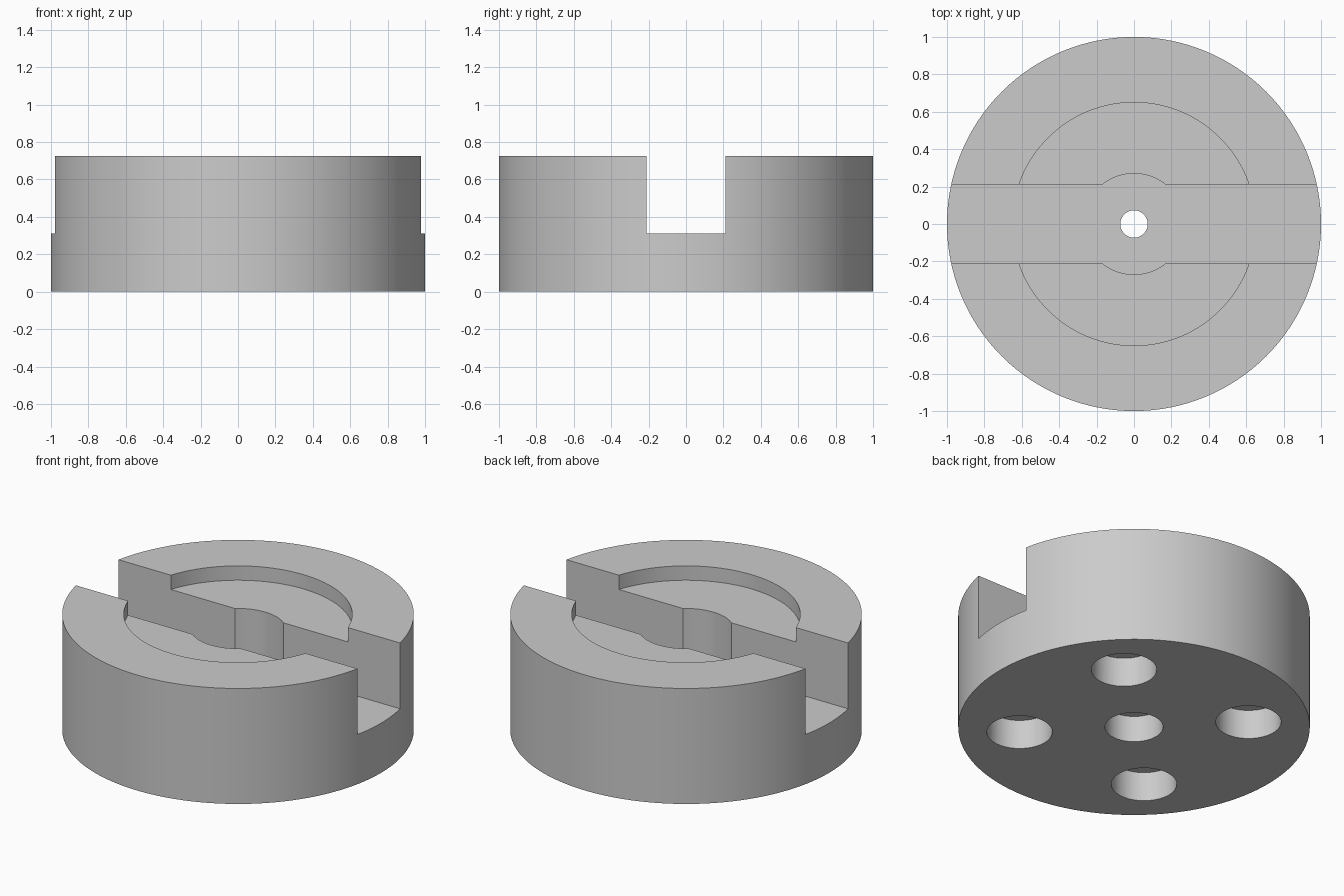
import bpy, bmesh, math

HEIGHT, RECESS_Z, SLOT_Z = 0.725, 0.635, 0.312
SLOT_HALF, POCKET_R = 0.211, 0.27
BORE_R, COUNTERBORE_R, COUNTERBORE_Z = 0.073, 0.165, 0.165
HOLE_R, HOLE_DEPTH, HOLE_POS = 0.186, 0.184, 0.462
SEGMENTS = 128

default = bpy.data.objects.get("Cube")
if default:
    bpy.data.objects.remove(default, do_unlink=True)

steel = bpy.data.materials.new("grey steel")
steel.use_nodes = True
steel.diffuse_color = (0.6, 0.6, 0.6, 1)
steel.node_tree.nodes["Principled BSDF"].inputs["Base Color"].default_value = (0.6, 0.6, 0.6, 1)


def add_object(name, bm):
    bmesh.ops.recalc_face_normals(bm, faces=bm.faces)
    mesh = bpy.data.meshes.new(name)
    bm.to_mesh(mesh)
    bm.free()
    mesh.materials.append(steel)
    obj = bpy.data.objects.new(name, mesh)
    bpy.context.collection.objects.link(obj)
    return obj


def lathe(name, profile):
    """Turn a closed (radius, z) profile around the z axis."""
    bm = bmesh.new()
    verts = [bm.verts.new((r, 0, z)) for r, z in profile]
    edges = [bm.edges.new((verts[i - 1], verts[i])) for i in range(len(verts))]
    bmesh.ops.spin(bm, geom=verts + edges, axis=(0, 0, 1), cent=(0, 0, 0),
                   angle=math.tau, steps=SEGMENTS, use_merge=True)
    bmesh.ops.remove_doubles(bm, verts=bm.verts, dist=0.0001)
    return add_object(name, bm)


def prism(name, outline, bottom, top):
    """Extrude a flat (x, y) outline from bottom to top."""
    bm = bmesh.new()
    face = bm.faces.new([bm.verts.new((x, y, bottom)) for x, y in outline])
    new = bmesh.ops.extrude_face_region(bm, geom=[face])["geom"]
    moved = [v for v in new if isinstance(v, bmesh.types.BMVert)]
    bmesh.ops.translate(bm, verts=moved, vec=(0, 0, top - bottom))
    return add_object(name, bm)


def arc(radius, start, end, steps, cx=0, cy=0):
    angles = [start + (end - start) * i / steps for i in range(steps + 1)]
    return [(cx + radius * math.cos(a), cy + radius * math.sin(a)) for a in angles]


def cut(target, cutter):
    mod = target.modifiers.new("cut", "BOOLEAN")
    mod.operation, mod.solver, mod.object = "DIFFERENCE", "EXACT", cutter
    bpy.context.view_layer.objects.active = target
    bpy.ops.object.modifier_apply(modifier=mod.name)
    bpy.data.objects.remove(cutter, do_unlink=True)


# Round body with top recess, centre bore and counterbore underneath
body = lathe("slotted_disc", [
    (BORE_R, COUNTERBORE_Z), (COUNTERBORE_R, COUNTERBORE_Z), (COUNTERBORE_R, 0),
    (1, 0), (1, HEIGHT), (0.65, HEIGHT), (0.65, RECESS_Z), (BORE_R, RECESS_Z)])

# Cross slot that widens into a round pocket at the centre
a = math.asin(SLOT_HALF / POCKET_R)
half = arc(POCKET_R, a, math.pi - a, 24) + [(-1.2, SLOT_HALF)]
outline = half + [(-1.2, -SLOT_HALF)]
outline += arc(POCKET_R, math.pi + a, math.tau - a, 24)
outline += [(1.2, -SLOT_HALF), (1.2, SLOT_HALF)]
cut(body, prism("slot_cutter", outline, SLOT_Z, 1))

# Four blind holes in the underside
for sx in (-1, 1):
    for sy in (-1, 1):
        ring = arc(HOLE_R, 0, math.tau, 64, sx * HOLE_POS, sy * HOLE_POS)[:-1]
        cut(body, prism("hole_cutter", ring, -0.2, HOLE_DEPTH))

# Smooth curved walls, crisp machined edges
bpy.ops.object.select_all(action="DESELECT")
body.select_set(True)
bpy.context.view_layer.objects.active = body
bpy.ops.object.shade_smooth_by_angle(angle=math.radians(30))
